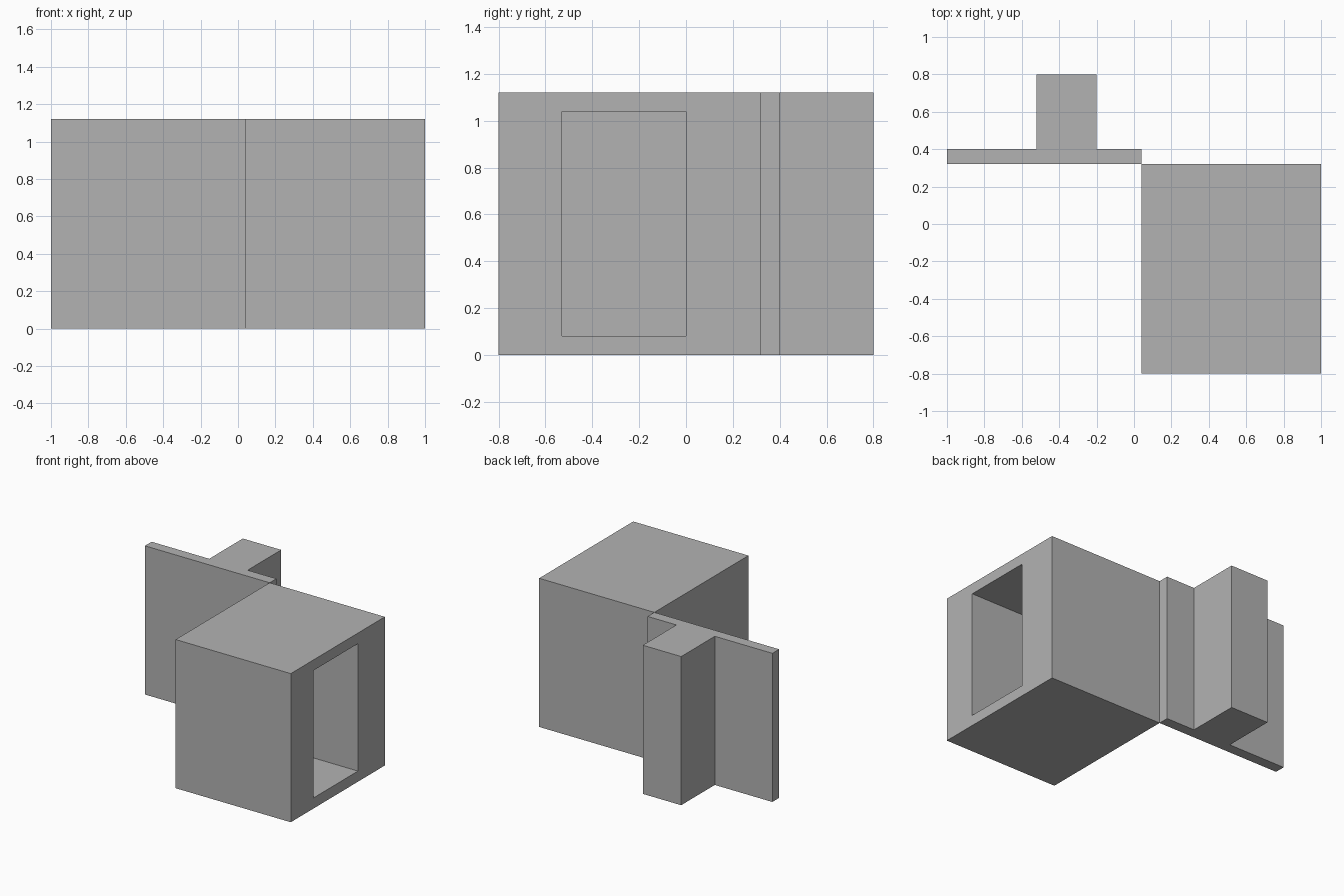
import bpy
import bmesh

default = bpy.data.objects.get("Cube")
if default:
    bpy.data.objects.remove(default, do_unlink=True)

HEIGHT = 1.12
WALL = 0.08

# Single plain grey
GREY = (0.45, 0.45, 0.45, 1)
grey = bpy.data.materials.new("plain grey")
grey.use_nodes = True
grey.diffuse_color = GREY
grey.node_tree.nodes["Principled BSDF"].inputs["Base Color"].default_value = GREY


def prism(name, outline, bottom, top):
    """Extrude a plan outline upwards into a solid."""
    bm = bmesh.new()
    base = bm.faces.new([bm.verts.new((x, y, bottom)) for x, y in outline])
    side = bmesh.ops.extrude_face_region(bm, geom=[base])["geom"]
    raised = [v for v in side if isinstance(v, bmesh.types.BMVert)]
    bmesh.ops.translate(bm, verts=raised, vec=(0, 0, top - bottom))
    bmesh.ops.recalc_face_normals(bm, faces=bm.faces)
    mesh = bpy.data.meshes.new(name)
    bm.to_mesh(mesh)
    bm.free()
    mesh.materials.append(grey)
    obj = bpy.data.objects.new(name, mesh)
    bpy.context.collection.objects.link(obj)
    return obj


def rectangle(x0, x1, y0, y1):
    return [(x0, y0), (x1, y0), (x1, y1), (x0, y1)]


# Large block with a deep recess opening on its side
block = prism("hollow_block", rectangle(0.04, 1, -0.8, 0.32), 0, HEIGHT)
cutter = prism("recess_cutter", rectangle(0.04 + WALL, 1.2, -0.53, 0),
               WALL, HEIGHT - WALL)
cutter.hide_render = True
cutter.hide_viewport = True
cut = block.modifiers.new("recess", "BOOLEAN")
cut.operation = "DIFFERENCE"
cut.solver = "EXACT"
cut.object = cutter

# Thin wall with a square pier behind it, as one T-shaped plan
prism("wall_with_pier", [
    (-1, 0.32), (0.04, 0.32), (0.04, 0.4), (-0.2, 0.4),
    (-0.2, 0.8), (-0.52, 0.8), (-0.52, 0.4), (-1, 0.4),
], 0, HEIGHT)
